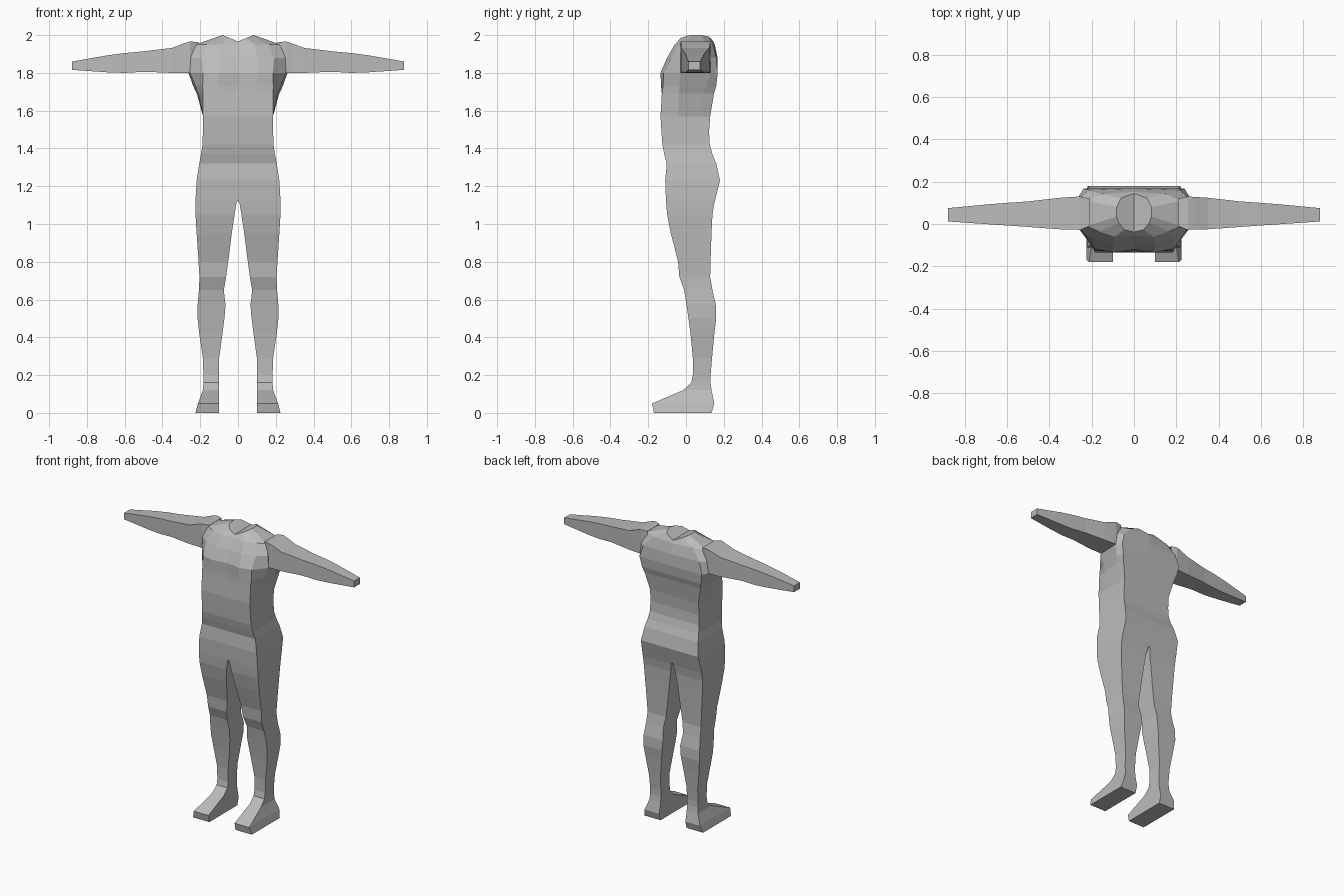
import bpy, bmesh

skin = bpy.data.materials.new("neutral_grey")
skin.diffuse_color = (0.5, 0.5, 0.5, 1)

SEAM = 1.57       # height where waist meets chest
ARM_ROOT = 0.21   # arm starts inside the shoulder


def loft_half(name, rings, drop):
    """Skin closed rings, drop hidden faces, then mirror across x."""
    bm = bmesh.new()
    loops = [[bm.verts.new(p) for p in ring] for ring in rings]
    n = len(loops[0])
    for a, b in zip(loops, loops[1:]):
        for i in range(n):
            j = (i + 1) % n
            bm.faces.new((a[i], a[j], b[j], b[i]))
    bm.faces.new(loops[0][::-1])
    bm.faces.new(loops[-1])
    bmesh.ops.recalc_face_normals(bm, faces=bm.faces)
    hidden = [f for f in bm.faces if all(drop(v.co) for v in f.verts)
              or all(abs(v.co.x) < 1e-5 for v in f.verts)]
    bmesh.ops.delete(bm, geom=hidden, context='FACES')
    mesh = bpy.data.meshes.new(name)
    bm.to_mesh(mesh)
    bm.free()
    mesh.materials.append(skin)
    obj = bpy.data.objects.new(name, mesh)
    bpy.context.collection.objects.link(obj)
    mirror = obj.modifiers.new("mirror", 'MIRROR')
    mirror.use_clip = True
    mirror.merge_threshold = 0.0005
    return obj


# Feet, legs and hips: height, inner x, outer x, front y, back y
legs = [
    (0.00, 0.10, 0.225, -0.17, 0.135),
    (0.05, 0.10, 0.212, -0.18, 0.15),
    (0.12, 0.10, 0.186, -0.015, 0.135),
    (0.16, 0.10, 0.183, 0.028, 0.13),
    (0.20, 0.10, 0.183, 0.036, 0.13),
    (0.29, 0.10, 0.186, 0.036, 0.138),
    (0.42, 0.082, 0.205, 0.024, 0.15),
    (0.50, 0.072, 0.214, 0.013, 0.16),
    (0.57, 0.066, 0.214, 0.003, 0.158),
    (0.65, 0.075, 0.207, -0.01, 0.14),
    (0.72, 0.063, 0.204, -0.035, 0.128),
    (0.80, 0.052, 0.209, -0.042, 0.13),
    (0.95, 0.033, 0.219, -0.08, 0.135),
    (1.05, 0.018, 0.225, -0.10, 0.14),
    (1.11, 0.008, 0.225, -0.105, 0.15),
    (1.125, 0.0, 0.225, -0.106, 0.154),
    (1.23, 0.0, 0.219, -0.11, 0.18),
    (1.32, 0.0, 0.205, -0.102, 0.16),
    (1.37, 0.0, 0.195, -0.115, 0.14),
    (1.42, 0.0, 0.188, -0.125, 0.126),
    (1.49, 0.0, 0.186, -0.13, 0.122),
    (SEAM, 0.0, 0.185, -0.135, 0.128),
]
loft_half("legs_and_hips",
          [[(xi, yf, z), (xo, yf, z), (xo, yb, z), (xi, yb, z)]
           for z, xi, xo, yf, yb in legs],
          lambda c: abs(c.z - SEAM) < 1e-4)

# Chest: each ring runs from front centre around the side to back centre
chest = [
    (SEAM, [(0, -.135), (.10, -.135), (.185, -.135), (.185, -.04),
            (.185, .08), (.185, .128), (0, .128)]),
    (1.69, [(0, -.128), (.10, -.128), (.186, -.128), (.21, -.04),
            (.218, .09), (.213, .148), (0, .148)]),
    (1.73, [(0, -.122), (.10, -.132), (.187, -.122), (.225, -.035),
            (.237, .11), (.225, .16), (0, .16)]),
    (1.80, [(0, -.122), (.10, -.135), (.185, -.118), (.255, -.03),
            (.262, .13), (.238, .168), (0, .168)]),
    (1.88, [(0, -.095), (.10, -.10), (.19, -.075), (.25, -.03),
            (.25, .13), (.215, .16), (0, .167)]),
    (1.95, [(0, -.055), (.09, -.06), (.165, -.035), (.225, -.01),
            (.225, .11), (.15, .142), (0, .152)]),
]
rings = [[(x, y, z) for x, y in pts] for z, pts in chest]
# Neck opening sloping down to a centre crease
neck = [(0, -.038), (.045, -.027), (.072, .005), (.082, .035),
        (.082, .08), (.062, .122), (0, .145)]
rings.append([(x, y, 1.966 + 0.42 * x) for x, y in neck])
loft_half("chest", rings, lambda c: abs(c.z - SEAM) < 1e-4)

# Arms: x, front y, back y, bottom z, top z
arms = [
    (ARM_ROOT, -0.01, 0.12, 1.81, 1.963),
    (0.255, -0.028, 0.13, 1.80, 1.966),
    (0.29, -0.025, 0.128, 1.80, 1.955),
    (0.35, -0.025, 0.124, 1.80, 1.932),
    (0.42, -0.02, 0.116, 1.803, 1.924),
    (0.50, -0.014, 0.107, 1.806, 1.914),
    (0.60, -0.007, 0.10, 1.80, 1.905),
    (0.69, -0.001, 0.093, 1.803, 1.893),
    (0.88, 0.012, 0.075, 1.816, 1.86),
]
loft_half("arms",
          [[(x, yf, z0), (x, yb, z0), (x, yb, z1), (x, yf, z1)]
           for x, yf, yb, z0, z1 in arms],
          lambda c: abs(c.x - ARM_ROOT) < 1e-4)
